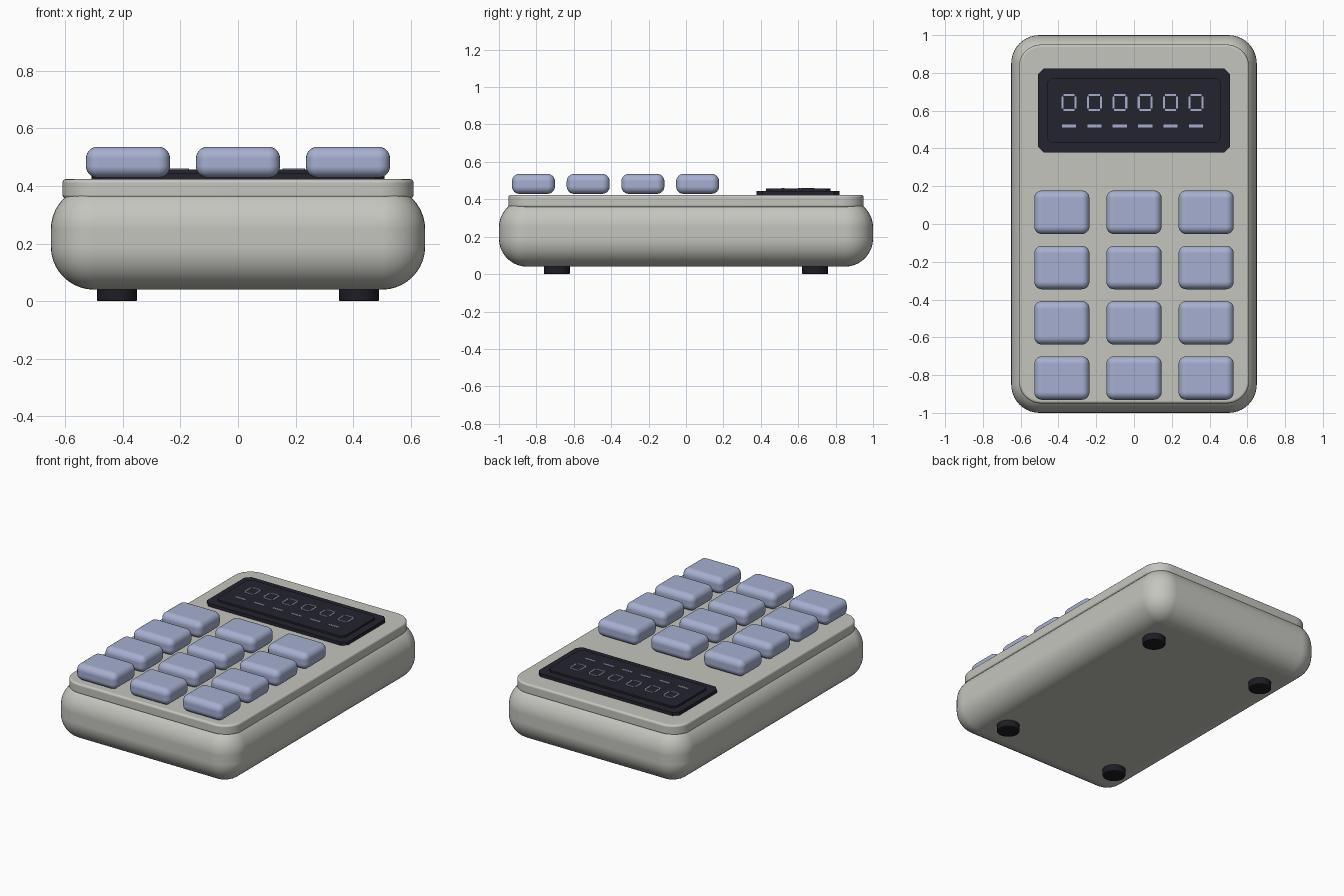
import bpy, bmesh, math
from mathutils import Vector

cube = bpy.data.objects.get("Cube")
if cube:
    bpy.data.objects.remove(cube, do_unlink=True)


def material(name, color, roughness=0.5):
    m = bpy.data.materials.new(name)
    m.use_nodes = True
    rgba = (*color, 1)
    m.diffuse_color = rgba
    bsdf = m.node_tree.nodes["Principled BSDF"]
    bsdf.inputs["Base Color"].default_value = rgba
    bsdf.inputs["Roughness"].default_value = roughness
    return m


SHELL = material("warm grey plastic", (0.56, 0.56, 0.52))
BLUE = material("soft blue", (0.38, 0.43, 0.63))
DARK = material("dark glass", (0.017, 0.017, 0.027))
RUBBER = material("black rubber", (0.012, 0.012, 0.018))


def finish(name, bm, mat, bevel=0, segments=3, smooth=True):
    """Turn a bmesh into a shaded, optionally bevelled object."""
    bmesh.ops.recalc_face_normals(bm, faces=bm.faces[:])
    mesh = bpy.data.meshes.new(name)
    bm.to_mesh(mesh)
    bm.free()
    mesh.materials.append(mat)
    obj = bpy.data.objects.new(name, mesh)
    bpy.context.collection.objects.link(obj)
    if bevel:
        mod = obj.modifiers.new("rounded edges", 'BEVEL')
        mod.width, mod.segments = bevel, segments
        mod.limit_method, mod.angle_limit = 'ANGLE', math.radians(40)
        mod.harden_normals = smooth
    if smooth:
        for p in mesh.polygons:
            p.use_smooth = True
    return obj


def box(name, center, size, mat, bevel=0, segments=3, smooth=True):
    bm = bmesh.new()
    bmesh.ops.create_cube(bm, size=1)
    bmesh.ops.scale(bm, vec=size, verts=bm.verts)
    bmesh.ops.translate(bm, vec=center, verts=bm.verts)
    return finish(name, bm, mat, bevel, segments, smooth)


def slab(name, center, half, z0, z1, radius, steps, mat, bevel=0, segments=3, smooth=True):
    """Extruded rectangle with rounded (or chamfered) corners."""
    bm = bmesh.new()
    verts = []
    for i, (sx, sy) in enumerate([(1, 1), (-1, 1), (-1, -1), (1, -1)]):
        for k in range(steps + 1):
            a = (i + k / steps) * math.pi / 2
            x = center[0] + sx * (half[0] - radius) + radius * math.cos(a)
            y = center[1] + sy * (half[1] - radius) + radius * math.sin(a)
            verts.append(bm.verts.new((x, y, z0)))
    base = bm.faces.new(verts)
    top = bmesh.ops.extrude_face_region(bm, geom=[base])["geom"]
    bmesh.ops.translate(bm, vec=(0, 0, z1 - z0),
                        verts=[v for v in top if isinstance(v, bmesh.types.BMVert)])
    return finish(name, bm, mat, bevel, segments, smooth)


# Pillow-shaped case and the face plate on top of it
box("case_body", (0, 0, 0.22), (1.3, 2, 0.36), SHELL, 0.15, 10)
slab("face_plate", (0, 0), (0.61, 0.95), 0.356, 0.424, 0.12, 10, SHELL, 0.014)

# Display: chamfered bezel with a raised glass panel
slab("display_bezel", (0, 0.6), (0.508, 0.222), 0.42, 0.445, 0.03, 1, DARK, smooth=False)
slab("display_glass", (0, 0.6), (0.46, 0.172), 0.44, 0.457, 0.022, 1, DARK, smooth=False)

# Six segmented digits, each with a dash below
STROKE = 0.011
for i in range(6):
    cx = -0.344 + i * 0.1344
    for label, y in (("top", 0.682), ("bottom", 0.604)):
        box(f"digit_{i + 1}_{label}", (cx, y, 0.457), (0.06, STROKE, 0.008),
            BLUE, smooth=False)
    for label, s in (("left", 1), ("right", -1)):
        box(f"digit_{i + 1}_{label}", (cx + s * 0.034, 0.643, 0.457),
            (STROKE, 0.064, 0.008), BLUE, smooth=False)
    box(f"dash_{i + 1}", (cx, 0.519, 0.457), (0.075, 0.015, 0.008), BLUE, smooth=False)

# Keypad: four rows of three rounded keys
for row in range(4):
    for col in range(3):
        box(f"key_{row + 1}_{col + 1}",
            ((col - 1) * 0.382, 0.062 - row * 0.2925, 0.4825),
            (0.292, 0.23, 0.107), BLUE, 0.04, 6)

# Rubber feet
for sx, side in ((1, "left"), (-1, "right")):
    for sy, end in ((1, "back"), (-1, "front")):
        bm = bmesh.new()
        bmesh.ops.create_cone(bm, cap_ends=True, segments=32, radius1=0.07,
                              radius2=0.07, depth=0.06)
        bmesh.ops.translate(bm, vec=Vector((sx * 0.42, sy * 0.69, 0.03)), verts=bm.verts)
        finish(f"foot_{end}_{side}", bm, RUBBER, 0.006, 2)
